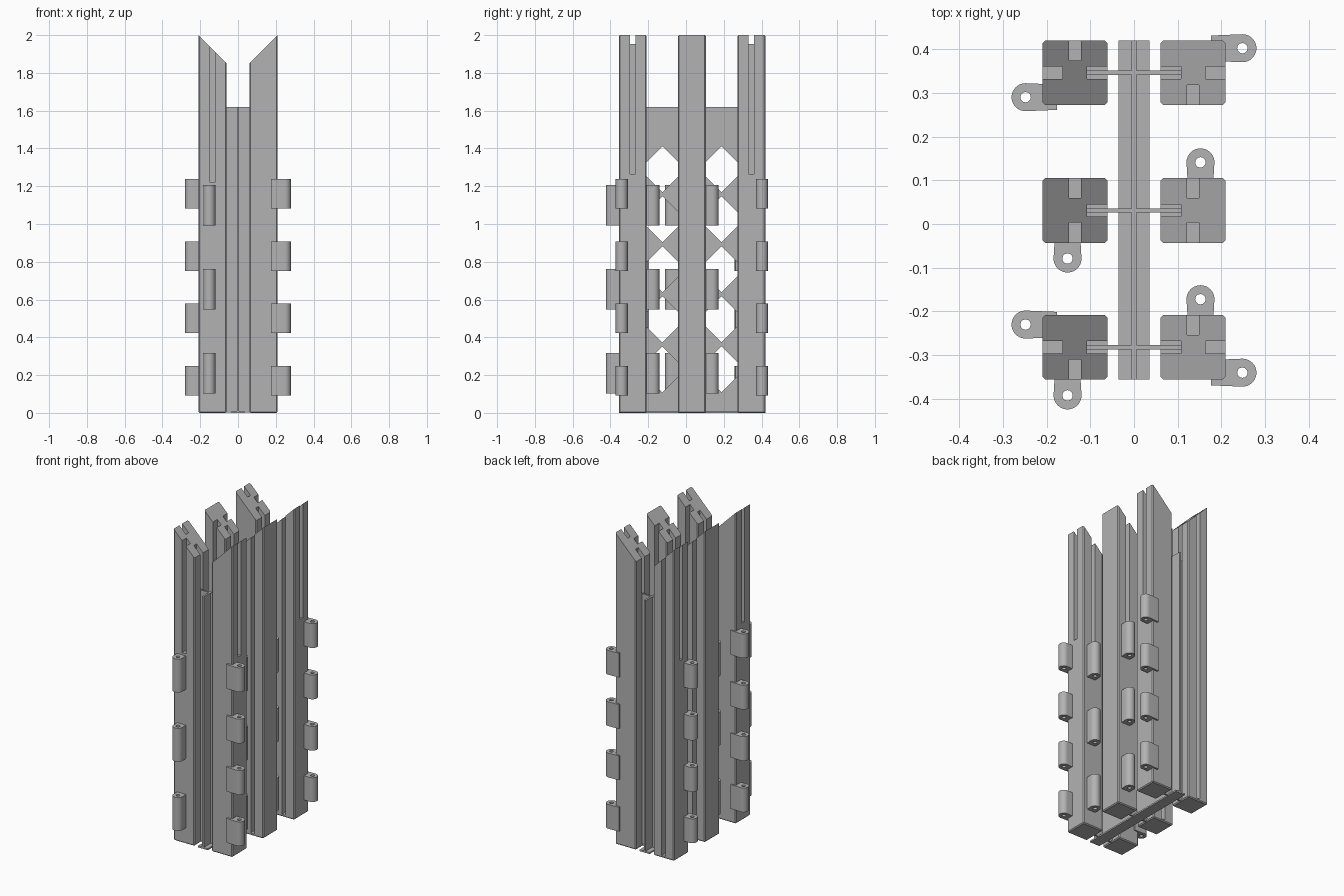
import bpy, bmesh, math
from mathutils import Vector, Matrix

cube = bpy.data.objects.get("Cube")
if cube:
    bpy.data.objects.remove(cube)

grey = bpy.data.materials.new("plain_grey")
grey.use_nodes = True
GREY = (0.45, 0.45, 0.45, 1)
grey.diffuse_color = GREY
grey.node_tree.nodes["Principled BSDF"].inputs["Base Color"].default_value = GREY


def finish(name, bm):
    bmesh.ops.recalc_face_normals(bm, faces=bm.faces)
    mesh = bpy.data.meshes.new(name)
    bm.to_mesh(mesh)
    bm.free()
    mesh.materials.append(grey)
    obj = bpy.data.objects.new(name, mesh)
    bpy.context.scene.collection.objects.link(obj)
    return obj


def add_box(bm, lo, hi):
    lo, hi = Vector(lo), Vector(hi)
    mat = Matrix.Translation((lo + hi) / 2) @ Matrix.Diagonal((*(hi - lo), 1))
    return bmesh.ops.create_cube(bm, size=1, matrix=mat)["verts"]


def add_prism(bm, points, offset):
    face = bm.faces.new([bm.verts.new(p) for p in points])
    new = bmesh.ops.extrude_face_region(bm, geom=[face])["geom"]
    bmesh.ops.translate(bm, vec=offset, verts=[g for g in new if isinstance(g, bmesh.types.BMVert)])


def carve(obj, cutter_bm):
    # Subtract the cutter, bake the result and discard the cutter
    cutter = finish("cutter", cutter_bm)
    cutter.hide_render = True
    mod = obj.modifiers.new("cut", "BOOLEAN")
    mod.operation, mod.solver, mod.object = "DIFFERENCE", "EXACT", cutter
    graph = bpy.context.evaluated_depsgraph_get()
    baked = bpy.data.meshes.new_from_object(obj.evaluated_get(graph))
    obj.modifiers.clear()
    obj.data = baked
    bpy.data.objects.remove(cutter)


HALF, SLOT, DEPTH = 0.074, 0.014, 0.046
POST_X = 0.135
ROWS = {"front": -0.282, "middle": 0.031, "back": 0.346}
Y0, Y1 = ROWS["front"] - HALF, ROWS["back"] + HALF
PLATE_TOP = 1.62
BASE, LOW, HIGH = 0.015, 1.22, 1.265

# Slotted posts: each slot is (direction, floor height)
SLOTS = {
    ("right", "front"): [((-1, 0), HIGH), ((0, -1), LOW)],
    ("right", "middle"): [((0, 1), BASE), ((0, -1), LOW)],
    ("right", "back"): [((-1, 0), HIGH), ((0, 1), BASE)],
    ("left", "front"): [((1, 0), HIGH), ((0, 1), LOW)],
    ("left", "middle"): [((0, 1), LOW), ((0, -1), BASE)],
    ("left", "back"): [((1, 0), HIGH), ((0, -1), BASE)],
}
for (side, row), slots in SLOTS.items():
    s = 1 if side == "left" else -1
    cx, cy = s * POST_X, ROWS[row]
    bm = bmesh.new()
    verts = add_box(bm, (cx - HALF, cy - HALF, 0), (cx + HALF, cy + HALF, 2))
    for v in verts:
        if v.co.z > 1 and abs(v.co.x) < POST_X:
            v.co.z -= 2 * HALF
    edges = [e for e in bm.edges if min(v.co.z for v in e.verts) < 1]
    bmesh.ops.bevel(bm, geom=edges, offset=0.006, segments=1, affect="EDGES")
    post = finish(f"{side}_{row}_post", bm)
    cut = bmesh.new()
    for (dx, dy), floor in slots + [((-s, 0), BASE)]:
        mid = HALF - DEPTH / 2 + 0.02
        hx = DEPTH / 2 + 0.02 if dx else SLOT
        hy = DEPTH / 2 + 0.02 if dy else SLOT
        px, py = cx + dx * mid, cy + dy * mid
        add_box(cut, (px - hx, py - hy, floor), (px + hx, py + hy, 2.1))
    carve(post, cut)

# Long central web with two columns of hexagonal openings
bm = bmesh.new()
add_box(bm, (-0.006, Y0, 0), (0.006, Y1, PLATE_TOP))
web = finish("central_web", bm)
cut = bmesh.new()
w, h = 0.084, 0.122
for cy in (-0.125, 0.188):
    for i in range(5):
        cz = 1.29 - 0.265 * i
        hexagon = [(0, h), (w, h - w), (w, w - h), (0, -h), (-w, w - h), (-w, h - w)]
        add_prism(cut, [(-0.05, cy + y, cz + z) for y, z in hexagon], (0.1, 0, 0))
carve(web, cut)

# Foot strip under the web
bm = bmesh.new()
add_box(bm, (-0.035, Y0, 0), (0.035, Y1, 0.01))
finish("foot_strip", bm)

# Cross plates that slide into the inner slots
for row, cy in ROWS.items():
    bm = bmesh.new()
    add_box(bm, (-0.107, cy - 0.005, 0.003), (0.107, cy + 0.005, PLATE_TOP))
    finish(f"{row}_cross_plate", bm)


# Hinge knuckles: a rounded tongue with a pin hole
def hinge(name, x, y, direction, reach, spans):
    r, n = 0.032, 20
    arc = [math.pi * (i / n - 0.5) for i in range(n + 1)]
    outline = [(r * math.cos(a), r * math.sin(a)) for a in arc]
    outline += [(-reach, r - 0.003), (-reach, 0.003 - r)]
    turn = Matrix.Rotation(math.atan2(direction[1], direction[0]), 4, "Z")
    place = Matrix.Translation((x, y, 0)) @ turn
    bm, cut = bmesh.new(), bmesh.new()
    for z0, z1 in spans:
        add_prism(bm, [place @ Vector((u, v, z0)) for u, v in outline], (0, 0, z1 - z0))
        pin = Matrix.Translation((x, y, (z0 + z1) / 2))
        bmesh.ops.create_cone(cut, cap_ends=True, segments=12, radius1=0.012,
                              radius2=0.012, depth=0.3, matrix=pin)
    obj = finish(name, bm)
    carve(obj, cut)
    bpy.ops.object.select_all(action="DESELECT")
    obj.select_set(True)
    bpy.context.view_layer.objects.active = obj
    bpy.ops.object.shade_smooth_by_angle(angle=math.radians(35))


SIDE_SPANS = [(0.092 + 0.33 * i, 0.248 + 0.33 * i) for i in range(4)]
END_SPANS = [(0.102 + 0.445 * i, 0.317 + 0.445 * i) for i in range(3)]
for name, s, y in (("right_back", -1, 0.29), ("right_front", -1, -0.23),
                   ("left_back", 1, 0.402), ("left_front", 1, -0.34)):
    hinge(f"{name}_side_hinges", s * 0.248, y, (s, 0), 0.072, SIDE_SPANS)
for name, s, row in (("right_front", -1, "front"), ("right_middle", -1, "middle"),
                     ("left_front", 1, "front"), ("left_middle", 1, "middle")):
    hinge(f"{name}_end_hinges", s * 0.152, ROWS[row] + s * 0.11, (0, s), 0.05, END_SPANS)
